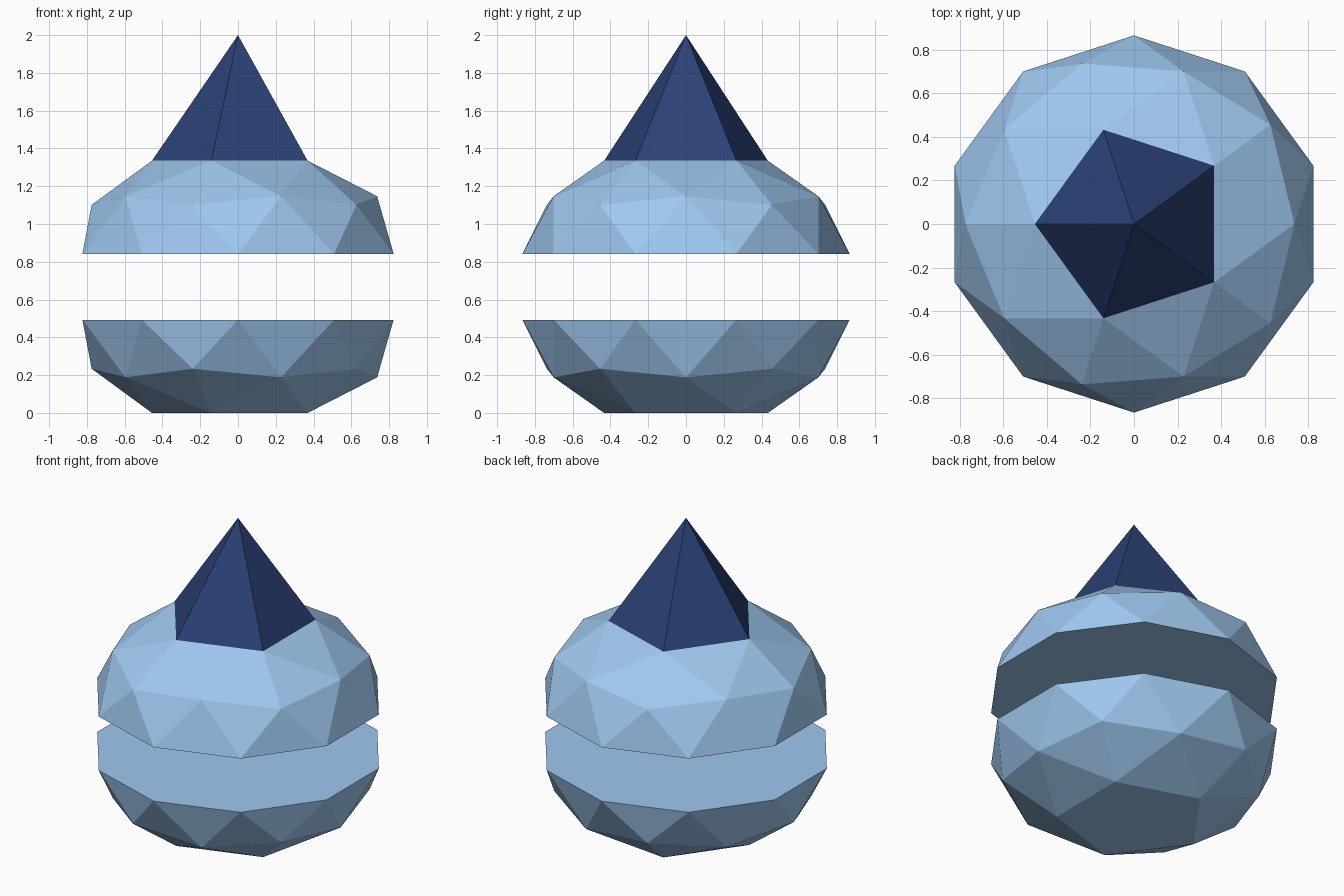
import bpy, bmesh
from math import cos, sin, radians

if "Cube" in bpy.data.objects:
    bpy.data.objects.remove(bpy.data.objects["Cube"])

R, H = 0.866, 0.58          # equator radius and vertical scale of the faceted ball
LOW_Z, HIGH_Z = 0.493, 0.842
CROWN = (R * 0.5257, H * 0.8507)   # pentagon ring radius, height above equator


def material(name, color):
    mat = bpy.data.materials.new(name)
    mat.diffuse_color = color
    mat.use_nodes = True
    mat.node_tree.nodes["Principled BSDF"].inputs["Base Color"].default_value = mat.diffuse_color
    return mat


def finish(bm, name, mat):
    bmesh.ops.recalc_face_normals(bm, faces=bm.faces)
    mesh = bpy.data.meshes.new(name)
    bm.to_mesh(mesh)
    bm.free()
    mesh.materials.append(mat)
    obj = bpy.data.objects.new(name, mesh)
    bpy.context.collection.objects.link(obj)


def vert(bm, r, angle, z):
    a = radians(angle)
    return bm.verts.new((r * cos(a), r * sin(a), z))


def half_ball(name, base_z, direction, close_end, mat):
    """Icosphere half with its pole cut off at the pentagon ring."""
    bm = bmesh.new()
    crown = [vert(bm, CROWN[0], 180 + 72 * i, base_z + direction * CROWN[1]) for i in range(5)]
    # waist ring alternates between icosahedron corners and edge midpoints
    waist = []
    for i in range(10):
        r, h = (0.8507, 0.5257) if i % 2 else (0.8944, 0.4472)
        waist.append(vert(bm, R * r, 180 + 36 * i, base_z + direction * H * h))
    rim = [vert(bm, R, 198 + 36 * i, base_z) for i in range(10)]
    for i in range(10):
        j = (i + 1) % 10
        bm.faces.new((waist[i], rim[i - 1], rim[i]))
        bm.faces.new((waist[i], rim[i], waist[j]))
        top = crown[((i + 1) // 2) % 5]
        bm.faces.new((top, waist[i], waist[j]))
    for i in range(5):
        bm.faces.new((crown[i], waist[2 * i + 1], crown[(i + 1) % 5]))
    bm.faces.new(rim)
    if close_end:
        bm.faces.new(crown)
    finish(bm, name, mat)


light = material("light_blue", (0.35, 0.58, 0.87, 1))
dark = material("dark_blue", (0.024, 0.052, 0.18, 1))

# Two mirrored halves with a gap between them
half_ball("lower_half", LOW_Z, -1, True, light)
half_ball("upper_half", HIGH_Z, 1, False, light)

# Five-sided spike growing from the upper pentagon
bm = bmesh.new()
base = [vert(bm, CROWN[0], 180 + 72 * i, HIGH_Z + CROWN[1]) for i in range(5)]
tip = bm.verts.new((0, 0, 2))
for i in range(5):
    bm.faces.new((base[i], base[(i + 1) % 5], tip))
finish(bm, "spike", dark)
